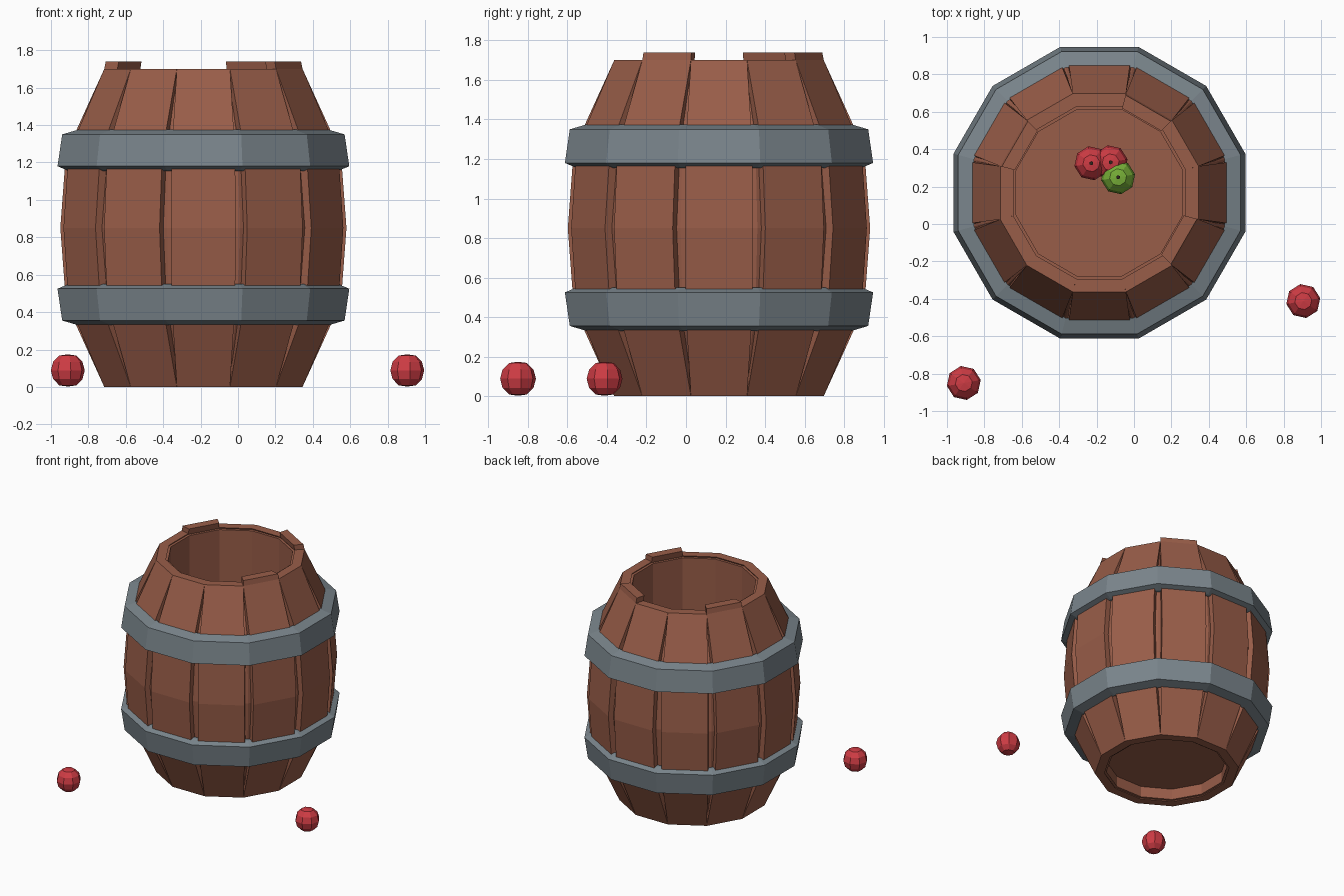
import bpy, bmesh, math
from mathutils import Matrix, Vector

if "Cube" in bpy.data.objects:
    bpy.data.objects.remove(bpy.data.objects["Cube"])

CX, CY = -0.185, 0.167          # barrel centre
SIDES = 12
T15 = math.tan(math.pi / SIDES)


def material(name, rgb):
    m = bpy.data.materials.new(name)
    m.diffuse_color = (*rgb, 1)
    m.use_nodes = True
    m.node_tree.nodes["Principled BSDF"].inputs["Base Color"].default_value = m.diffuse_color
    return m


WOOD = material("brown wood", (0.318, 0.110, 0.066))
IRON = material("grey iron", (0.195, 0.235, 0.262))
RED = material("apple red", (0.62, 0.045, 0.058))
GREEN = material("apple green", (0.188, 0.434, 0.04))
STEM = material("dark stem", (0.03, 0.018, 0.012))


def finish(bm, name, mat, loc):
    bmesh.ops.recalc_face_normals(bm, faces=bm.faces[:])
    me = bpy.data.meshes.new(name)
    bm.to_mesh(me)
    bm.free()
    me.materials.append(mat)
    ob = bpy.data.objects.new(name, me)
    ob.location = loc
    bpy.context.collection.objects.link(ob)
    return ob


def lathe(name, profile, mat):
    """Closed profile of (flat radius, z) turned into a 12-sided ring."""
    bm = bmesh.new()
    rings = []
    for k in range(SIDES):
        a = math.radians(15 + 30 * k)
        rings.append([bm.verts.new((r / math.cos(math.pi / SIDES) * math.cos(a),
                                    r / math.cos(math.pi / SIDES) * math.sin(a), z))
                      for r, z in profile])
    n = len(profile)
    for k in range(SIDES):
        a, b = rings[k], rings[(k + 1) % SIDES]
        for i in range(n):
            j = (i + 1) % n
            bm.faces.new((a[i], b[i], b[j], a[j]))
    return finish(bm, name, mat, (CX, CY, 0))


def stave(k, tall):
    """Bulging board, as wide as the barrel side at its ends, narrower in the middle."""
    levels = [(0.53, 0, 0.142), (0.735, 0.45, 0.17), (0.765, 0.85, 0.171),
              (0.735, 1.25, 0.17), (0.53, 1.70, 0.142)]
    if tall:
        levels.append((0.522, 1.74, 0.140))
    bm = bmesh.new()
    rows = []
    for r, z, w in levels:
        ri = r - 0.07
        wi = min(w, ri * T15)
        rows.append([bm.verts.new(p) for p in
                     ((r, -w, z), (r, w, z), (ri, wi, z), (ri, -wi, z))])
    for a, b in zip(rows, rows[1:]):
        for i in range(4):
            j = (i + 1) % 4
            bm.faces.new((a[i], a[j], b[j], b[i]))
    bm.faces.new(rows[0])
    bm.faces.new(rows[-1])
    bm.transform(Matrix.Rotation(math.radians(30 * k), 4, 'Z'))
    finish(bm, f"stave_{k:02d}", WOOD, (CX, CY, 0))


# Barrel boards: three of them stand a little taller
for k in range(SIDES):
    stave(k, k in (2, 5, 11))

# Lining seen in the grooves and inside the barrel
lathe("barrel_lining", [(0.49, 0.01), (0.69, 0.45), (0.725, 0.85), (0.69, 1.25),
                        (0.49, 1.69), (0.445, 1.69), (0.445, 0.01)], WOOD)

# Recessed floor
bm = bmesh.new()
bmesh.ops.create_cone(bm, cap_ends=True, segments=SIDES, radius1=0.47, radius2=0.47, depth=0.03,
                      matrix=Matrix.Rotation(math.radians(15), 4, 'Z'))
finish(bm, "barrel_floor", WOOD, (CX, CY, 0.115))

# Two hoops, mirrored about the middle height
hoop = [(0.67, 1.375), (0.755, 1.35), (0.78, 1.18), (0.72, 1.155), (0.67, 1.155)]
lathe("upper_hoop", hoop, IRON)
lathe("lower_hoop", [(r, 1.70 - z + 0.005) for r, z in hoop], IRON)


# Apples: low-poly balls, those in the barrel with small stems
def apple(name, loc, mat, stem=False):
    bm = bmesh.new()
    bmesh.ops.create_uvsphere(bm, u_segments=8, v_segments=6, radius=0.092)
    for v in bm.verts:
        v.co.z = max(-0.086, min(0.086, v.co.z))
    bm.transform(Matrix.Rotation(math.radians(10), 4, 'Z'))
    finish(bm, name, mat, loc)
    if stem:
        bm = bmesh.new()
        bmesh.ops.create_cone(bm, cap_ends=True, segments=6, radius1=0.008, radius2=0.011, depth=0.04)
        finish(bm, name + "_stem", STEM, Vector(loc) + Vector((0, 0, 0.1)))


apple("ground_apple_left", (-0.91, -0.85, 0.088), RED)
apple("ground_apple_right", (0.905, -0.412, 0.088), RED)
apple("barrel_apple_a", (-0.228, 0.325, 0.216), RED, True)
apple("barrel_apple_b", (-0.125, 0.33, 0.216), RED, True)
apple("barrel_apple_green", (-0.085, 0.25, 0.235), GREEN, True)
